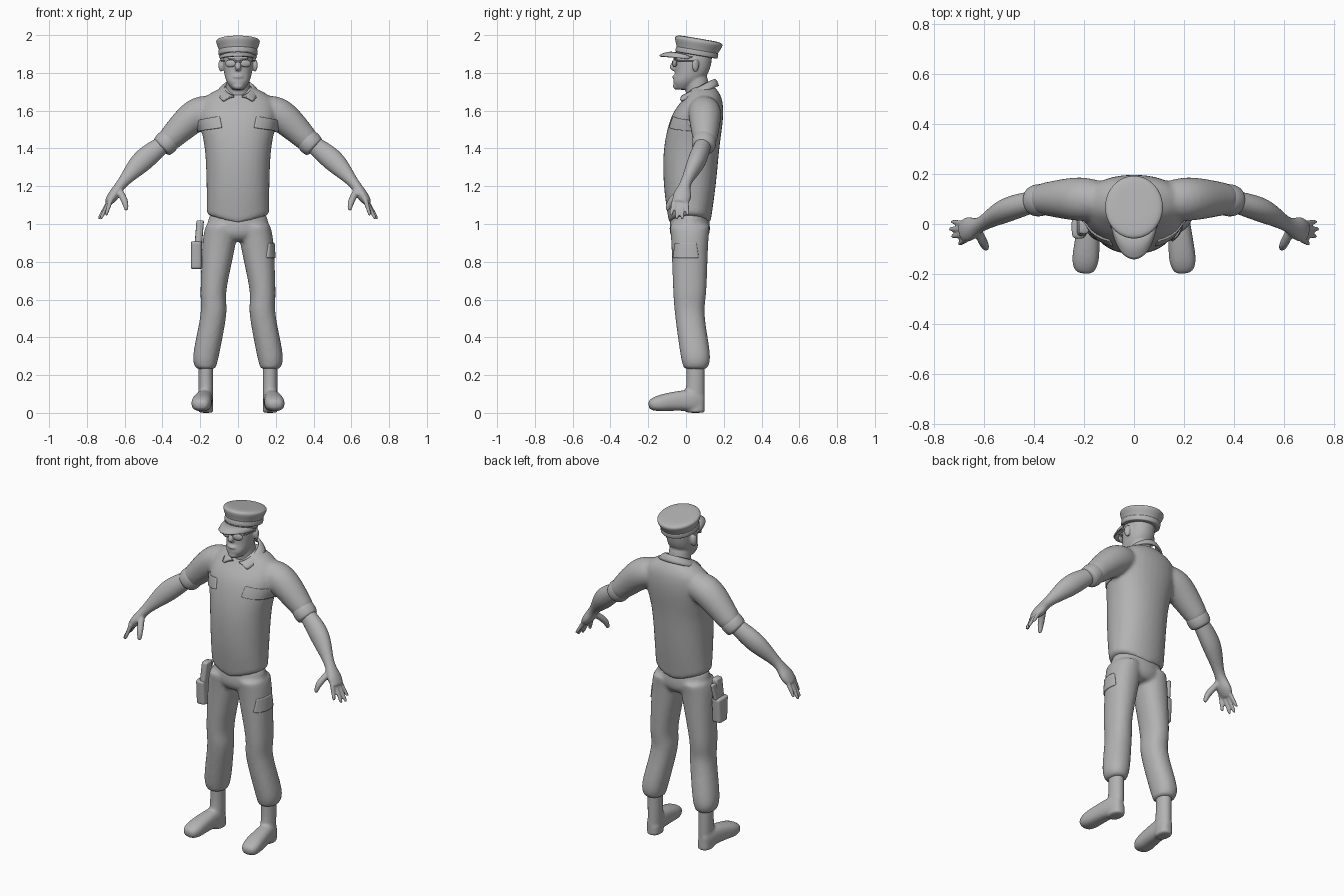
import bpy, bmesh, math
from mathutils import Vector, Matrix

cube = bpy.data.objects.get("Cube")
if cube:
    bpy.data.objects.remove(cube, do_unlink=True)

grey = bpy.data.materials.new("plain_grey")
grey.use_nodes = True
grey.diffuse_color = (.45, .45, .45, 1)
grey.node_tree.nodes["Principled BSDF"].inputs["Base Color"].default_value = grey.diffuse_color

ACROSS, DEPTH, UP = Matrix.Identity(3)


def fill(rings, steps):
    """Add smooth in-between rings along a list of key rings."""
    last = len(rings) - 1
    filled = []
    for i in range(last):
        before, start, end, after = (rings[min(max(i + k, 0), last)] for k in range(-1, 3))
        for step in range(steps):
            f = step / steps
            filled.append([b + f * (c - a) / 2 + f * f * (2 * a - 5 * b + 4 * c - d) / 2
                           + f ** 3 * (3 * b - a - 3 * c + d) / 2
                           for a, b, c, d in zip(before, start, end, after)])
    return filled + [list(rings[last])]


def loft(bm, rings, axis=None, hint=DEPTH, power=1, side=1, steps=4, sides=16):
    """Skin rings (x, y, z, half width, half depth); a round ring needs one radius."""
    rings = fill(rings, steps)
    points = [Vector((ring[0] * side, ring[1], ring[2])) for ring in rings]
    loops = []
    for i, ring in enumerate(rings):
        along = axis or (points[min(i + 1, len(points) - 1)] - points[max(i - 1, 0)]).normalized()
        wide = hint.cross(along).normalized()
        deep = along.cross(wide)
        loop = []
        for k in range(sides):
            angle = math.tau * k / sides
            c, s = math.cos(angle), math.sin(angle)
            c = math.copysign(abs(c) ** power, c)
            s = math.copysign(abs(s) ** power, s)
            loop.append(bm.verts.new(points[i] + wide * c * ring[3] + deep * s * ring[-1]))
        loops.append(loop)
    for lower, upper in zip(loops, loops[1:]):
        for k in range(sides):
            n = (k + 1) % sides
            bm.faces.new((lower[k], lower[n], upper[n], upper[k]))
    bm.faces.new(loops[0][::-1])
    bm.faces.new(loops[-1])


def blob(bm, centre, radii, turn=0):
    place = Matrix.Translation(centre) @ Matrix.Rotation(turn, 4, 'Z') @ Matrix.Diagonal((*radii, 1))
    bmesh.ops.create_uvsphere(bm, u_segments=16, v_segments=10, radius=1, matrix=place)


def thicken(ob, thickness):
    solid = ob.modifiers.new("thicken", 'SOLIDIFY')
    solid.thickness, solid.offset = thickness, 0


def make(name, bm, subdivide=1, voxel=0):
    """Turn a bmesh into a smooth object; a voxel size blends overlapping volumes."""
    bmesh.ops.recalc_face_normals(bm, faces=bm.faces)
    mesh = bpy.data.meshes.new(name)
    bm.to_mesh(mesh)
    bm.free()
    mesh.materials.append(grey)
    for face in mesh.polygons:
        face.use_smooth = True
    ob = bpy.data.objects.new(name, mesh)
    bpy.context.collection.objects.link(ob)
    rounding = ob.modifiers.new("round", 'SUBSURF')
    rounding.levels = rounding.render_levels = subdivide
    if voxel:
        blend = ob.modifiers.new("blend", 'REMESH')
        blend.mode, blend.voxel_size, blend.use_smooth_shade = 'VOXEL', voxel, True
        soften = ob.modifiers.new("soften", 'SMOOTH')
        soften.factor, soften.iterations = .5, 4
    return ob


def sheet(rows):
    """Open surface through rows of points."""
    bm = bmesh.new()
    grid = [[bm.verts.new(point) for point in row] for row in rows]
    for lower, upper in zip(grid, grid[1:]):
        for k in range(len(lower) - 1):
            bm.faces.new((lower[k], lower[k + 1], upper[k + 1], upper[k]))
    return bm


def flap(name, centre, across, width, height, lean, garment):
    """Pocket flap pressed on to a garment."""
    spread = [k / 8 - .5 for k in range(9)]
    rows = [[Vector(centre) + across * width * u * (1 - .2 * v) + UP * (height * v - lean * width * u)
             for u in spread] for v in spread]
    ob = make(name, sheet(rows))
    press = ob.modifiers.new("press", 'SHRINKWRAP')
    press.target, press.wrap_method = garment, 'PROJECT'
    press.use_project_x, press.use_project_y = across == DEPTH, across == ACROSS
    press.use_negative_direction = True
    thicken(ob, .014)


# Shirt: torso with a curved hem, blended with both sleeves
bm = bmesh.new()
torso = [(.98, .02, .17, .11), (1.2, .02, .17, .14), (1.4, .03, .18, .15),
         (1.57, .06, .21, .14), (1.67, .09, .18, .1), (1.73, .09, .07, .06)]
loft(bm, [(0, y, z, a, b) for z, y, a, b in torso], UP, power=.9)
for vert in bm.verts:
    low = max(0, 1.15 - vert.co.z)
    vert.co.z += low * 2 * abs(vert.co.x)
sleeve = [(.1, .09, 1.6, .07), (.22, .1, 1.58, .09), (.39, .1, 1.42, .06)]
for side in (1, -1):
    loft(bm, sleeve, side=side)
shirt = make("shirt", bm, voxel=.011)

# Trousers: hips blended with both legs
bm = bmesh.new()
loft(bm, [(0, .02, 1.06, .15, .1), (0, .02, .96, .17, .11), (0, .02, .91, .1, .08)], UP)
leg = [(.09, .02, 1, .08, .11), (.1, .02, .9, .09, .1), (.13, .02, .65, .07, .09),
       (.13, .02, .52, .07, .08), (.17, .05, .3, .07, .08), (.17, .05, .23, .05, .06)]
for side in (1, -1):
    loft(bm, leg, UP, power=.9, side=side)
trousers = make("trousers", bm, voxel=.011)

# Chest and thigh pockets
for side, tag in ((1, "left"), (-1, "right")):
    flap(tag + "_chest_pocket", (.15 * side, -.4, 1.53), ACROSS, .12, .06, .15 * side, shirt)
flap("thigh_pocket", (.5, 0, .86), DEPTH, .12, .08, 0, trousers)

# Arms, cuffs and boots, one of each per side
arm = [(.36, .1, 1.45, .04, .04), (.5, .06, 1.34, .06, .05), (.61, 0, 1.22, .03, .03),
       (.66, -.02, 1.15, .03, .05), (.69, -.03, 1.11, .02, .04)]
thumb = [(.63, -.02, 1.18, .02), (.6, -.08, 1.12, .02), (.59, -.1, 1.07, .01)]
shaft = [(.17, .05, .27, .04, .05), (.17, .05, .15, .04, .05), (.17, .04, .03, .04, .06)]

# The foot runs from heel to toe, wider and lower towards the toe, with an arched sole
foot = []
for k in range(13):
    f = k / 12
    end = max(.3, 1 - abs(2 * f - 1) ** 6) ** .5
    height = .065 - .025 * f
    foot.append((.17 + .03 * f, .1 - .3 * f, height + .01 * math.sin(math.pi * f),
                 (.04 + .02 * f) * end, height * end))

# The rolled cuff bulges between its two rims
rims = Vector((.35, .1, 1.46)), Vector((.41, .09, 1.4))
cuff = [(*rims[0].lerp(rims[1], k / 8), .05 + .016 * math.sin(math.pi * k / 8) ** .4) for k in range(9)]

for side, tag in ((1, "left"), (-1, "right")):
    bm = bmesh.new()
    loft(bm, arm, side=side)
    loft(bm, thumb, side=side, sides=8)
    for k in range(4):
        knuckle = (.67, .02 * k - .06, 1.14, .015)
        tip = (.74 - .04 * (1 - k / 2) ** 2, .03 * k - .08, 1.02 + .01 * (k - 1.5) ** 2, .01)
        loft(bm, [knuckle, tip], side=side, sides=8)
    make(tag + "_arm", bm, voxel=.006)

    bm = bmesh.new()
    loft(bm, cuff, side=side, steps=1)
    make(tag + "_sleeve_cuff", bm)

    bm = bmesh.new()
    loft(bm, foot, hint=UP, power=.8, side=side, steps=1)
    loft(bm, shaft, UP, side=side)
    loft(bm, [(.17, .05, 0, .04, .05), (.17, .05, .06, .04, .05)], UP, power=.8, side=side, steps=8)
    make(tag + "_boot", bm, voxel=.008)

# Head with neck, nose, mouth, chin, brow and ears
bm = bmesh.new()
skull = [(1.71, -.02, .03, .03), (1.75, 0, .06, .07), (1.8, .03, .075, .09),
         (1.88, .04, .08, .1), (1.95, .04, .07, .09)]
loft(bm, [(0, y, z, a, b) for z, y, a, b in skull], UP, power=.9)
loft(bm, [(0, .07, 1.65, .07), (0, .05, 1.8, .06)], UP)
loft(bm, [(0, -.05, 1.88, .01), (0, -.07, 1.83, .02), (0, -.06, 1.81, .01)], UP, sides=8)
blob(bm, (0, -.06, 1.78), (.03, .014, .01))
blob(bm, (0, -.05, 1.73), (.03, .02, .02))
blob(bm, (0, -.05, 1.88), (.06, .02, .01))
for side in (1, -1):
    blob(bm, (.09 * side, .05, 1.84), (.013, .02, .036), .4 * side)
make("head", bm, voxel=.006)

# Glasses: two lenses, bridge and temples
bm = bmesh.new()
for side in (1, -1):
    blob(bm, (.04 * side, -.06, 1.85), (.03, .01, .02), .3 * side)
    loft(bm, [(.07, -.05, 1.865, .005), (.09, .05, 1.865, .005)], hint=UP, side=side, sides=8)
loft(bm, [(-.02, -.07, 1.86, .005), (.02, -.07, 1.86, .005)], sides=8)
make("glasses", bm)

# Cap: band and flared crown on a tilted axis
tilt = Vector((0, .17, 1)).normalized()
cap_base = Vector((0, .055, 1.893))
for name, profile in (("cap_crown", [(0, .1), (.03, .1), (.07, .12), (.09, .115), (.09, .04)]),
                      ("cap_band", [(0, .1), (0, .105), (.03, .105), (.03, .1)])):
    bm = bmesh.new()
    loft(bm, [(*(cap_base + tilt * h), r, r * 1.1) for h, r in profile], tilt, steps=1, sides=24)
    make(name, bm, 2)

# Cap bill: a crescent, arched in the middle
rows = []
for j in range(5):
    out, row = j / 4, []
    for i in range(21):
        angle = math.radians(8 * i - 80)
        c, s = math.cos(angle), math.sin(angle)
        inner = Vector((.1 * s, .055 - .11 * c, 1.88 + .025 * c))
        outer = Vector((.09 * s, .04 - .18 * c, 1.87 + .02 * c))
        row.append(inner.lerp(outer, out) + UP * .01 * math.sin(math.pi * out) * c)
    rows.append(row)
thicken(make("cap_bill", sheet(rows)), .009)

# Folded collar with two pointed tips
rows = [[], [], []]
for i in range(41):
    angle = math.radians(12 + 336 * i / 40)
    c, s = math.cos(angle), math.sin(angle)
    point = max(0, c) ** 4
    top = Vector((.07 * s, .065 - .085 * c, 1.72 - .045 * c))
    low = Vector((.11 * s + math.copysign(.055 * point, s), .07 - .1 * c, 1.69 - .04 * c))
    for row, spot in zip(rows, (top, top.lerp(low, .5) + UP * .01, low)):
        row.append(spot)
thicken(make("collar", sheet(rows)), .012)

# Holster with strap and pistol grip on the right hip
for name, rings in (("holster", [(.22, -.01, .76, .03, .04), (.22, -.01, .91, .03, .05)]),
                    ("holster_strap", [(.21, -.01, .89, .02, .04), (.2, -.01, 1.02, .02, .03)]),
                    ("pistol_grip", [(.22, .02, .9, .01, .02), (.21, .04, 1, .01, .02)])):
    bm = bmesh.new()
    loft(bm, rings, UP, power=.5, side=-1, steps=8)
    make(name, bm)
